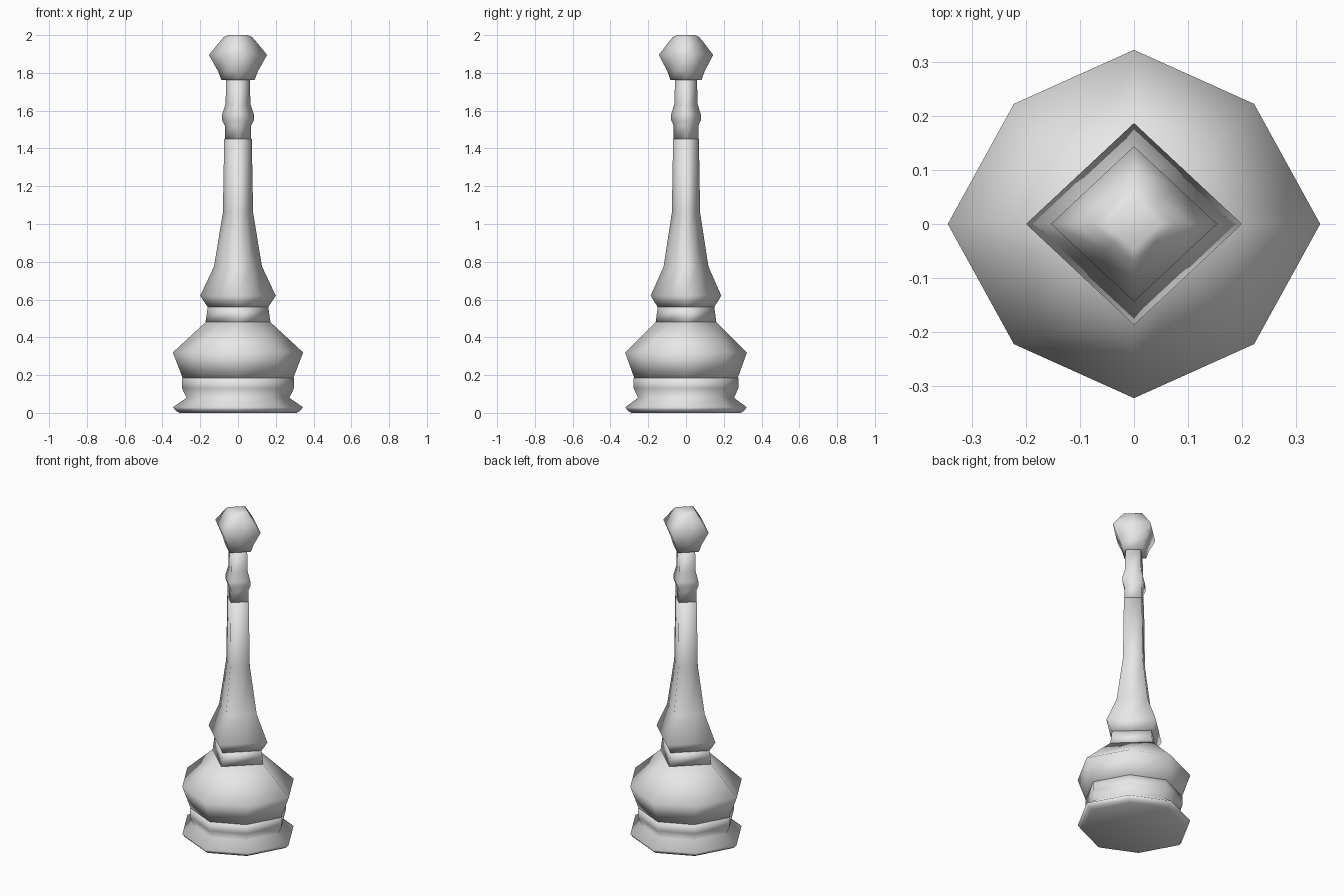
import bpy, bmesh, math

if "Cube" in bpy.data.objects:
    bpy.data.objects.remove(bpy.data.objects["Cube"])

stone = bpy.data.materials.new("plain_grey")
stone.diffuse_color = (0.8, 0.8, 0.8, 1)
stone.use_nodes = True
stone.node_tree.nodes["Principled BSDF"].inputs["Base Color"].default_value = stone.diffuse_color

Y = 0.935       # slightly narrower front to back
OCT = 0.645     # diagonal corner position of the octagonal rings
DIA = 0.5       # diagonal corners on the edge midpoints: a diamond


def ring(r, z, kind):
    """Eight points: an octagon, or a diamond with edge midpoints."""
    d = r * kind
    dy = d if kind == OCT else d * Y
    return [(r, 0, z), (d, dy, z), (0, r * Y, z), (-d, dy, z),
            (-r, 0, z), (-d, -dy, z), (0, -r * Y, z), (d, -dy, z)]


def stack(name, profile, sharp=None):
    """Skin rings of (radius, height, kind); sharp = crease angle in degrees."""
    bm = bmesh.new()
    loops = [[bm.verts.new(p) for p in ring(*row)] for row in profile]
    for a, b in zip(loops, loops[1:]):
        for i in range(8):
            j = (i + 1) % 8
            bm.faces.new((a[i], a[j], b[j], b[i]))
    bm.faces.new(loops[0][::-1])
    bm.faces.new(loops[-1])
    for f in bm.faces:
        f.smooth = True
    if sharp is not None:
        for e in bm.edges:
            e.smooth = e.calc_face_angle(0) < math.radians(sharp)
    bmesh.ops.recalc_face_normals(bm, faces=bm.faces)
    mesh = bpy.data.meshes.new(name)
    bm.to_mesh(mesh)
    bm.free()
    mesh.materials.append(stone)
    ob = bpy.data.objects.new(name, mesh)
    bpy.context.collection.objects.link(ob)
    return ob


# Flared octagonal foot, smooth
stack("foot", [(0.31, 0.0, OCT), (0.33, 0.012, OCT), (0.344, 0.03, OCT),
               (0.272, 0.08, OCT), (0.296, 0.13, OCT), (0.296, 0.185, OCT)])

# Widening band and shoulder, changing from octagon to diamond
stack("body", [(0.293, 0.185, OCT), (0.345, 0.32, OCT), (0.172, 0.48, DIA)], 40)

# Collar below the spire
stack("collar", [(0.172, 0.48, DIA), (0.16, 0.56, DIA)])

# Tall four-sided spire
stack("spire", [(0.16, 0.56, DIA), (0.2, 0.62, DIA), (0.127, 0.775, DIA),
                (0.08, 1.06, DIA), (0.073, 1.45, DIA)], 20)

# Slim neck with a bead
stack("neck", [(0.07, 1.45, DIA), (0.07, 1.52, DIA), (0.084, 1.55, DIA),
               (0.084, 1.58, DIA), (0.066, 1.635, DIA), (0.062, 1.77, DIA)])

# Rounded diamond knob
stack("knob", [(0.088, 1.762, DIA), (0.106, 1.81, DIA), (0.154, 1.895, DIA),
               (0.105, 1.955, DIA), (0.075, 1.99, DIA), (0.05, 2.0, DIA)])
